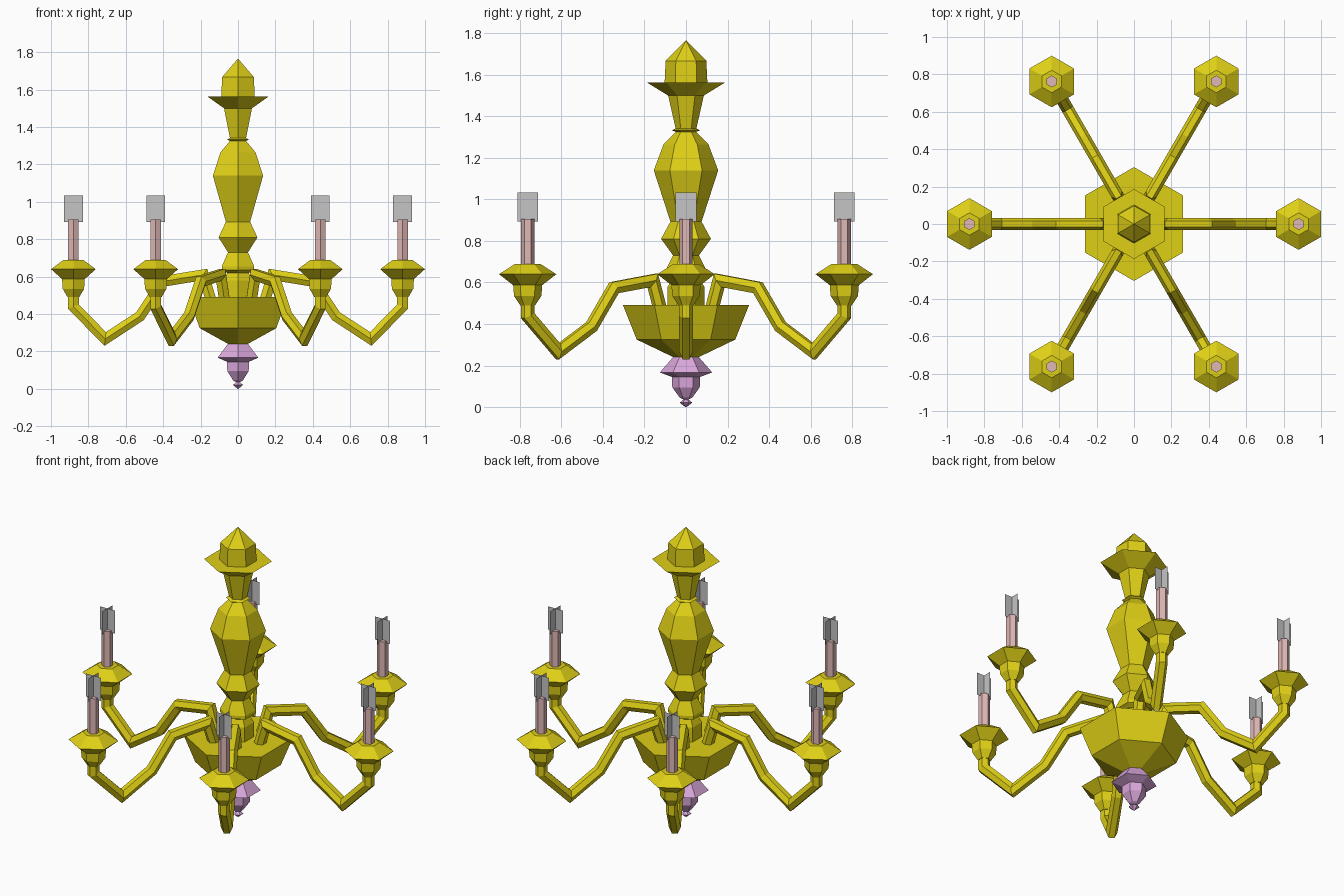
import bpy, bmesh
from math import pi, cos, sin, radians
from mathutils import Vector, Matrix

cube = bpy.data.objects.get("Cube")
if cube:
    bpy.data.objects.remove(cube, do_unlink=True)

SIDES = 6
ARM_RADIUS = 0.88


def material(name, r, g, b):
    m = bpy.data.materials.new(name)
    m.use_nodes = True
    m.diffuse_color = (r, g, b, 1)
    m.node_tree.nodes["Principled BSDF"].inputs["Base Color"].default_value = (r, g, b, 1)
    return m


brass = material("yellow brass", 0.74, 0.63, 0.008)
lilac = material("lilac glass", 0.71, 0.39, 0.71)
wax = material("pink wax", 0.74, 0.48, 0.46)
grey = material("flame grey", 0.56, 0.56, 0.56)


def finish(bm, name, mat, place=None, closed=True):
    if closed:
        bmesh.ops.recalc_face_normals(bm, faces=bm.faces)
    mesh = bpy.data.meshes.new(name)
    bm.to_mesh(mesh)
    bm.free()
    mesh.materials.append(mat)
    ob = bpy.data.objects.new(name, mesh)
    bpy.context.collection.objects.link(ob)
    if place:
        ob.matrix_world = place
    return ob


def skin(rings):
    """Join rings of points into a capped tube."""
    bm = bmesh.new()
    loops = [[bm.verts.new(p) for p in ring] for ring in rings]
    for a, b in zip(loops, loops[1:]):
        for i in range(SIDES):
            j = (i + 1) % SIDES
            bm.faces.new((a[i], a[j], b[j], b[i]))
    bm.faces.new(loops[0])
    bm.faces.new(loops[-1])
    bmesh.ops.remove_doubles(bm, verts=bm.verts, dist=0.0002)
    return bm


def lathe(name, profile, mat, place=None):
    """Six-sided turned part with corners on the y axis."""
    angles = [pi / 2 + 2 * pi * i / SIDES for i in range(SIDES)]
    rings = [[(max(r, 0.001) * cos(a), max(r, 0.001) * sin(a), z) for a in angles]
             for r, z in profile]
    return finish(skin(rings), name, mat, place)


def tube(name, path, radius, mat, place):
    """Mitred hexagonal tube along a path in the xz plane."""
    pts = [Vector((x, 0, z)) for x, z in path]
    rings = []
    for i, p in enumerate(pts):
        before = (p - pts[max(i - 1, 0)]).normalized()
        after = (pts[min(i + 1, len(pts) - 1)] - p).normalized()
        tangent = (before + after).normalized()
        stretch = 1 / tangent.dot(after if after.length else before)
        normal = Vector((-tangent.z, 0, tangent.x))
        side = Vector((0, 1, 0))
        rings.append([p + side * radius * cos(k * pi / 3)
                      + normal * radius * stretch * sin(k * pi / 3) for k in range(SIDES)])
    return finish(skin(rings), name, mat, place)


# Central turned column with top finial
lathe("column", [
    (0.088, 0.48), (0.088, 0.58), (0.066, 0.62), (0.10, 0.635), (0.10, 0.655),
    (0.062, 0.73), (0.12, 0.81), (0.075, 0.893), (0.155, 1.14), (0.108, 1.265),
    (0.05, 1.325), (0.067, 1.333), (0.05, 1.342), (0.086, 1.50), (0.187, 1.562),
    (0.103, 1.563), (0.098, 1.667), (0.0, 1.765)], brass)

# Bowl that holds the arms
lathe("bowl", [(0.06, 0.24), (0.237, 0.325), (0.304, 0.492)], brass)

# Hanging drop under the bowl
lathe("drop_finial", [
    (0.0, 0.0), (0.014, 0.008), (0.03, 0.022), (0.012, 0.036), (0.03, 0.045),
    (0.066, 0.095), (0.068, 0.145), (0.126, 0.167), (0.06, 0.243)], lilac)

# Six arms, each with cup, candle and crossed flame plates
for n in range(6):
    angle = radians(60 * n)
    turn = Matrix.Rotation(angle, 4, "Z")
    spot = Matrix.Translation((ARM_RADIUS * cos(angle), ARM_RADIUS * sin(angle), 0))

    tube(f"arm_{n + 1}", [(0.14, 0.46), (0.185, 0.61), (0.40, 0.575), (0.525, 0.388),
                          (0.71, 0.267), (0.88, 0.44), (0.88, 0.50)], 0.033, brass, turn)

    lathe(f"cup_{n + 1}", [(0.036, 0.49), (0.066, 0.535), (0.07, 0.587),
                           (0.138, 0.64), (0.06, 0.69)], brass, spot)

    lathe(f"candle_{n + 1}", [(0.032, 0.68), (0.032, 0.905)], wax, spot)

    bm = bmesh.new()
    for axis in (Vector((0.05, 0, 0)), Vector((0, 0.05, 0))):
        low, high = Vector((0, 0, 0.893)), Vector((0, 0, 1.033))
        bm.faces.new([bm.verts.new(p) for p in
                      (low - axis, low + axis, high + axis, high - axis)])
    finish(bm, f"flame_{n + 1}", grey, spot, closed=False)
